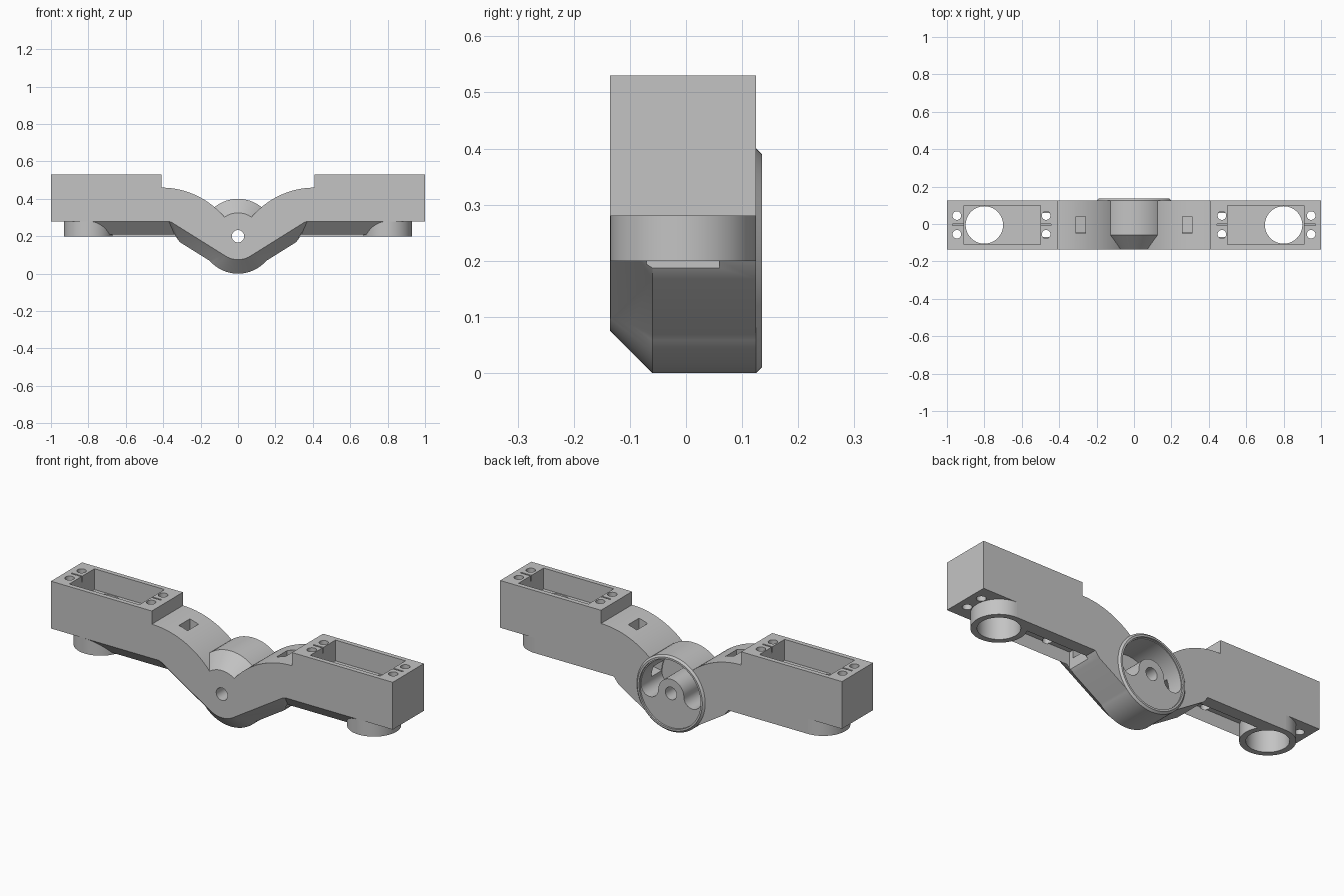
import bpy, bmesh
from math import sin, cos, pi, radians

if "Cube" in bpy.data.objects:
    bpy.data.objects.remove(bpy.data.objects["Cube"])

grey = bpy.data.materials.new("plain_grey")
grey.use_nodes = True
colour = (0.55, 0.55, 0.55, 1)
grey.diffuse_color = colour
grey.node_tree.nodes["Principled BSDF"].inputs["Base Color"].default_value = colour

FRONT, BACK, MID = -0.135, 0.125, -0.005
AXLE_Z = 0.2


def loft(name, sections):
    """Join matching (x, z) outlines placed at several y positions."""
    bm = bmesh.new()
    rings = [[bm.verts.new((x, y, z)) for x, z in pts] for y, pts in sections]
    n = len(rings[0])
    for a, b in zip(rings, rings[1:]):
        for i in range(n):
            j = (i + 1) % n
            bm.faces.new((a[i], a[j], b[j], b[i]))
    bm.faces.new(rings[0])
    bm.faces.new(rings[-1])
    bmesh.ops.recalc_face_normals(bm, faces=bm.faces)
    mesh = bpy.data.meshes.new(name)
    bm.to_mesh(mesh)
    bm.free()
    ob = bpy.data.objects.new(name, mesh)
    bpy.context.collection.objects.link(ob)
    mesh.materials.append(grey)
    return ob


def box(x0, x1, y0, y1, z0, z1):
    outline = [(x0, z0), (x1, z0), (x1, z1), (x0, z1)]
    return loft("box", [(y0, outline), (y1, outline)])


def post(x, y, r, z0, z1, sides=64):
    bpy.ops.mesh.primitive_cylinder_add(vertices=sides, radius=r, depth=z1 - z0,
                                        location=(x, y, (z0 + z1) / 2))
    ob = bpy.context.object
    ob.data.materials.append(grey)
    return ob


def arc(cx, cz, r, a0, a1, n):
    return [(cx + r * cos(radians(a0 + (a1 - a0) * i / n)),
             cz + r * sin(radians(a0 + (a1 - a0) * i / n))) for i in range(n + 1)]


def circle(r):
    return arc(0, AXLE_Z, r, 0, 360, 96)[:-1]


def mirrored(half):
    return half + [(-x, z) for x, z in reversed(half)]


def combine(target, other, operation):
    bpy.ops.object.select_all(action="DESELECT")
    bpy.context.view_layer.objects.active = target
    target.select_set(True)
    mod = target.modifiers.new("combine", "BOOLEAN")
    mod.operation = operation
    mod.solver = "EXACT"
    mod.object = other
    bpy.ops.object.modifier_apply(modifier=mod.name)
    bpy.data.objects.remove(other)


def add(ob):
    combine(bracket, ob, "UNION")


def cut(ob):
    combine(bracket, ob, "DIFFERENCE")


# Arms: raised end blocks and curved shoulders
half = arc(0.41, 0.02, 0.44, 142, 90, 20)
half += [(0.41, 0.53), (1, 0.53), (1, 0.28), (0.364, 0.28), (0.066, 0.094)]
outline = mirrored(half)
bracket = loft("double_arm_bracket", [(FRONT, outline), (BACK, outline)])

# Underside rib with a bevelled front edge
inner = [(0.05, 0.15), (0.364, 0.3), (0.8, 0.3)]
shallow = mirrored(inner + [(0.8, 0.28), (0.37, 0.28), (0.355, 0.2745), (0.066, 0.094)])
deep = mirrored(inner + [(0.8, 0.2), (0.335, 0.2), (0.31, 0.168), (0.115, 0.046)])
add(loft("rib", [(FRONT, shallow), (-0.06, deep), (BACK, deep)]))

# Central hub, tapered at the front
add(loft("hub", [(FRONT, circle(0.125)), (-0.06, circle(0.2)),
                 (BACK, circle(0.2)), (0.135, circle(0.19))]))

for s in (-1, 1):
    def side_box(x0, x1, y0, y1, z0, z1):
        return box(min(s * x0, s * x1), max(s * x0, s * x1), y0, y1, z0, z1)

    # Cable channel below, then the collar at its outer end
    cut(side_box(0.325, 0.72, -0.07, 0.06, 0.1, 0.28))
    add(post(s * 0.8, MID, 0.13, 0.2, 0.3))
    # Motor pocket and shaft opening
    cut(side_box(0.5, 0.91, -0.11, 0.1, 0.42, 0.6))
    cut(post(s * 0.8, MID, 0.1, 0.1, 0.5))
    # Screw holes and slits
    for x, bottom, slit in ((0.947, 0.2, 0.97), (0.47, 0.275, 0.445)):
        for y in (-0.05, 0.05):
            cut(post(s * x, MID + y, 0.023, bottom, 0.6, 24))
        edge = 0.9 if x > 0.7 else 0.51
        cut(side_box(min(edge, slit), max(edge, slit), -0.009, -0.001, 0.5, 0.6))
    # Cable duct with its square opening on the shoulder
    duct = [(s * 0.13, 0.2), (s * 0.33, 0.24), (s * 0.33, 0.31), (s * 0.13, 0.26)]
    cut(loft("duct", [(-0.045, duct), (0.04, duct)]))
    cut(side_box(0.26, 0.31, -0.05, 0.04, 0.285, 0.6))

# Hub back: shallow recess, curved slot and axle hole
cut(loft("recess", [(0.125, circle(0.18)), (0.2, circle(0.18))]))
slot = arc(0, AXLE_Z, 0.175, 0, 180, 48)
slot += arc(-0.125, AXLE_Z, 0.05, 180, 360, 16)[1:]
slot += arc(0, AXLE_Z, 0.075, 180, 0, 32)[1:]
slot += arc(0.125, AXLE_Z, 0.05, 180, 360, 16)[1:-1]
cut(loft("slot", [(-0.05, slot), (0.2, slot)]))
cut(loft("axle_hole", [(-0.3, circle(0.033)), (0.3, circle(0.033))]))

bpy.ops.object.select_all(action="DESELECT")
bracket.select_set(True)
bpy.context.view_layer.objects.active = bracket
bpy.ops.object.shade_smooth_by_angle(angle=radians(25))
